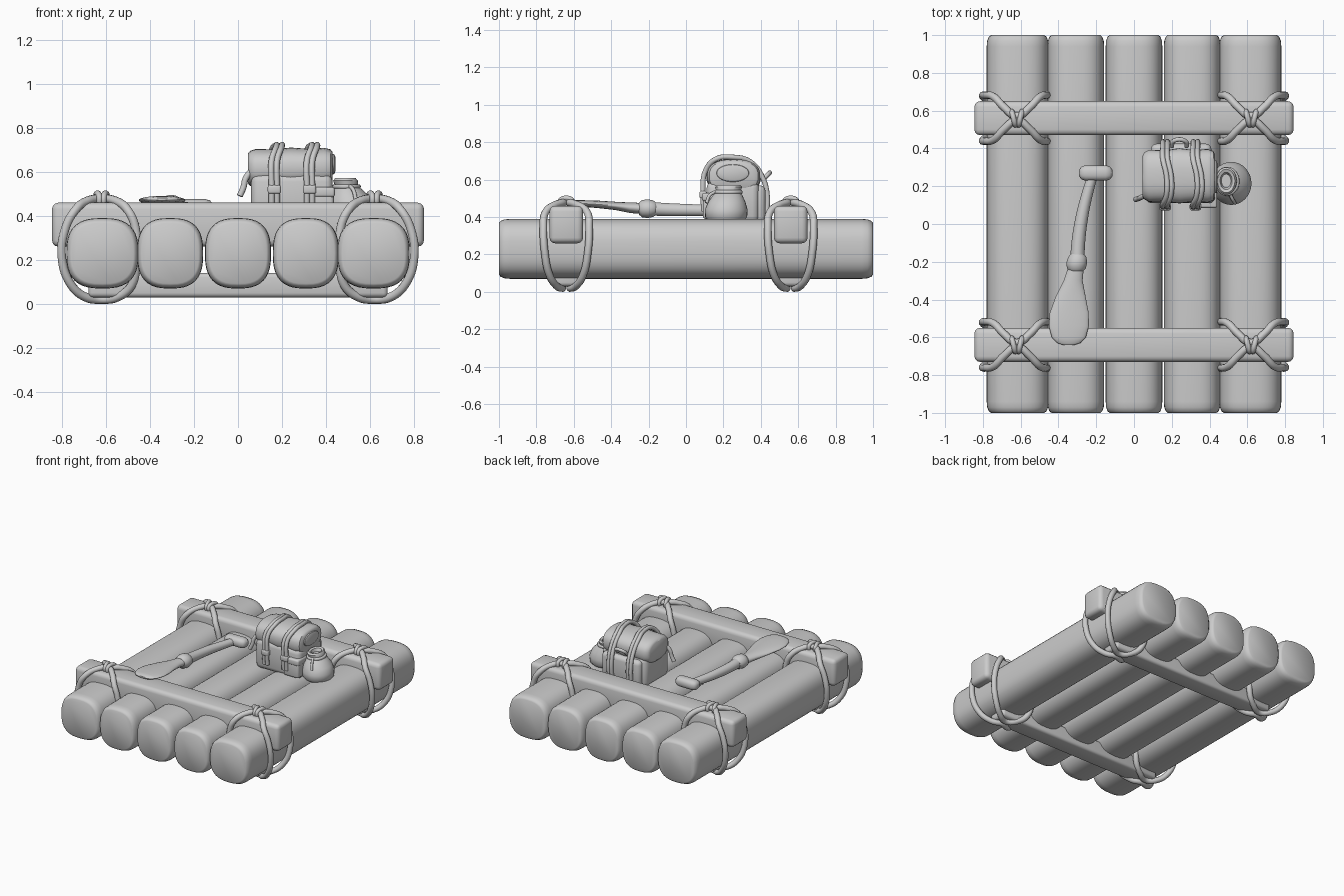
import bpy, bmesh, math
from mathutils import Vector


def finish(obj, angle=40):
    bpy.ops.object.select_all(action='DESELECT')
    obj.select_set(True)
    bpy.context.view_layer.objects.active = obj
    bpy.ops.object.convert(target='MESH')
    bpy.ops.object.shade_smooth_by_angle(angle=math.radians(angle))
    return bpy.context.object


def loft(name, axis, sections, n=32, power=2.0):
    """Capped skin over superellipse rings: (t, u, v, radius_u, radius_v)."""
    bm = bmesh.new()
    rings = []
    for t, u, v, ru, rv in sections:
        ring = []
        for i in range(n):
            a = 2 * math.pi * i / n
            c, s = math.cos(a), math.sin(a)
            pu = u + ru * math.copysign(abs(c) ** (2 / power), c)
            pv = v + rv * math.copysign(abs(s) ** (2 / power), s)
            ring.append(bm.verts.new({'x': (t, pu, pv), 'y': (pu, t, pv), 'z': (pu, pv, t)}[axis]))
        rings.append(ring)
    for a, b in zip(rings, rings[1:]):
        for i in range(n):
            j = (i + 1) % n
            bm.faces.new((a[i], a[j], b[j], b[i]))
    bm.faces.new(rings[0])
    bm.faces.new(rings[-1])
    bmesh.ops.recalc_face_normals(bm, faces=bm.faces)
    me = bpy.data.meshes.new(name)
    bm.to_mesh(me)
    bm.free()
    obj = bpy.data.objects.new(name, me)
    bpy.context.collection.objects.link(obj)
    return finish(obj)


def box(name, lo, hi, bevel):
    lo, hi = Vector(lo), Vector(hi)
    bpy.ops.mesh.primitive_cube_add(size=1, location=(lo + hi) / 2)
    obj = bpy.context.object
    obj.name = name
    obj.scale = hi - lo
    bpy.ops.object.transform_apply(location=False, rotation=False, scale=True)
    mod = obj.modifiers.new("round", 'BEVEL')
    mod.width, mod.segments = bevel, 3
    return finish(obj)


def tube(name, pts, radius, cyclic=False, radii=None):
    cu = bpy.data.curves.new(name, 'CURVE')
    cu.dimensions = '3D'
    cu.bevel_depth, cu.bevel_resolution, cu.resolution_u = radius, 3, 6
    cu.use_fill_caps = True
    sp = cu.splines.new('BEZIER')
    sp.bezier_points.add(len(pts) - 1)
    for i, p in enumerate(pts):
        bp = sp.bezier_points[i]
        bp.co = p
        bp.handle_left_type = bp.handle_right_type = 'AUTO'
        bp.radius = radii[i] if radii else 1
    sp.use_cyclic_u = cyclic
    obj = bpy.data.objects.new(name, cu)
    bpy.context.collection.objects.link(obj)
    return finish(obj)


# five squarish logs with softened ends
for i in range(5):
    x = (i - 2) * 0.308
    r = 0.164 if i in (0, 4) else 0.15
    ends = [(1.0, 0.86), (0.992, 0.93), (0.97, 0.985), (0.94, 1.0)]
    secs = [(-y, x, 0.23, r * k, 0.16 * k) for y, k in ends]
    secs += [(y, x, 0.23, r * k, 0.16 * k) for y, k in reversed(ends)]
    loft("log", 'y', secs, 40, 2.7)

# crossbars above and below, lashed at both ends
for y in (-0.64, 0.56):
    box("top_crossbar", (-0.845, y - 0.09, 0.26), (0.845, y + 0.09, 0.46), 0.03)
    box("bottom_crossbar", (-0.68, y - 0.07, 0.03), (0.68, y + 0.07, 0.14), 0.02)
    for side in (-1, 1):
        cx = 0.62 * side
        half = [(0, 0.012, 0.478), (0.07, 0.06, 0.465), (0.12, 0.112, 0.425), (0.165, 0.122, 0.34),
                (0.18, 0.115, 0.21), (0.14, 0.09, 0.09), (0.07, 0.05, 0.03), (0, 0.02, 0.02)]
        inner = [(-min(a, 0.155), b, c) for a, b, c in half[-2:0:-1]]
        for s in (-1, 1):
            tube("rope_loop", [(cx + side * a, y + s * b, c) for a, b, c in half + inner], 0.02, True)
        for dx in (-0.018, 0.018):
            tube("rope_knot", [(cx + dx + 0.5 * dx * math.cos(k), y + 0.036 * math.cos(k), 0.474 + 0.028 * math.sin(k))
                               for k in (0, 1.57, 3.14, 4.71)], 0.014, True)

# paddle: blade, collar, curved shaft and cross grip
loft("paddle_blade", 'y', [(-0.64, -0.345, 0.476, 0.03, 0.006), (-0.63, -0.345, 0.476, 0.062, 0.012),
                           (-0.60, -0.345, 0.475, 0.09, 0.016), (-0.54, -0.345, 0.472, 0.106, 0.018),
                           (-0.47, -0.343, 0.468, 0.103, 0.02), (-0.38, -0.335, 0.46, 0.078, 0.022),
                           (-0.30, -0.322, 0.45, 0.05, 0.028), (-0.22, -0.305, 0.445, 0.04, 0.03)])
loft("paddle_collar", 'y', [(-0.25, -0.305, 0.445, 0.036, 0.033), (-0.235, -0.305, 0.445, 0.05, 0.046),
                            (-0.205, -0.303, 0.445, 0.055, 0.05), (-0.175, -0.30, 0.445, 0.048, 0.044),
                            (-0.16, -0.30, 0.445, 0.036, 0.033)])
tube("paddle_shaft", [(-0.30, -0.2, 0.445), (-0.295, -0.1, 0.44), (-0.275, 0.04, 0.437),
                      (-0.25, 0.15, 0.435), (-0.215, 0.27, 0.435)], 0.033, radii=[1.15, 1.1, 1, 0.9, 0.8])
loft("paddle_grip", 'x', [(-0.29, 0.27, 0.44, 0.018, 0.016), (-0.278, 0.27, 0.44, 0.034, 0.03),
                          (-0.255, 0.27, 0.44, 0.041, 0.036), (-0.15, 0.27, 0.44, 0.041, 0.036),
                          (-0.127, 0.27, 0.44, 0.034, 0.03), (-0.115, 0.27, 0.44, 0.018, 0.016)], 24, 2.4)

# backpack body, back panel, and side pocket
box("pack_body", (0.06, 0.11, 0.37), (0.43, 0.39, 0.59), 0.035)
box("pack_back_panel", (0.09, 0.36, 0.37), (0.41, 0.425, 0.57), 0.03)
box("pack_pocket", (0.31, 0.09, 0.39), (0.435, 0.2, 0.51), 0.015)
box("pocket_flap", (0.305, 0.085, 0.485), (0.44, 0.2, 0.53), 0.012)

# padded roll on top with domed ends
roll = [(0.045, 0.75), (0.055, 0.88), (0.08, 0.97), (0.16, 0.95), (0.24, 1.03), (0.32, 0.96),
        (0.39, 1.0), (0.42, 0.92), (0.43, 0.78)]
loft("pack_roll", 'x', [(x, 0.255, 0.615 + 0.01 * x, 0.142 * k, 0.09 * k) for x, k in roll], 32, 2.5)
loft("roll_end", 'x', [(0.42, 0.25, 0.635, 0.09, 0.05), (0.437, 0.25, 0.635, 0.085, 0.045),
                       (0.442, 0.25, 0.635, 0.07, 0.034)])

# straps over the pack, buckles and a loose end
arch = [(0.095, 0.43), (0.09, 0.54), (0.105, 0.65), (0.16, 0.71), (0.25, 0.72), (0.345, 0.695),
        (0.41, 0.61), (0.435, 0.51), (0.43, 0.41)]
for x in (0.165, 0.325):
    for dx in (-0.012, 0.012):
        tube("pack_strap", [(x + dx + (0.02 if z > 0.7 else 0), y, z) for y, z in arch], 0.014)
    box("strap_buckle", (x - 0.03, 0.072, 0.5), (x + 0.03, 0.11, 0.54), 0.01)
tube("loose_strap", [(0.075, 0.16, 0.62), (0.035, 0.14, 0.57), (0.025, 0.135, 0.53), (0.008, 0.13, 0.49)], 0.014)
tube("pack_handle", [(0.2, 0.41, 0.6), (0.21, 0.44, 0.63), (0.27, 0.44, 0.63), (0.28, 0.41, 0.6)], 0.012)

# soft pouch with a tied neck and open mouth
loft("pouch", 'z', [(0.38, 0.515, 0.215, 0.09, 0.095), (0.40, 0.515, 0.215, 0.106, 0.112),
                    (0.44, 0.515, 0.215, 0.107, 0.114), (0.48, 0.51, 0.218, 0.095, 0.1),
                    (0.515, 0.5, 0.222, 0.07, 0.08), (0.535, 0.493, 0.226, 0.052, 0.064),
                    (0.56, 0.488, 0.228, 0.056, 0.072), (0.572, 0.488, 0.228, 0.046, 0.062),
                    (0.566, 0.488, 0.228, 0.032, 0.046), (0.545, 0.488, 0.228, 0.025, 0.036)])
tube("pouch_tie", [(0.493 + 0.054 * math.cos(k * math.pi / 4), 0.226 + 0.066 * math.sin(k * math.pi / 4), 0.533)
                   for k in range(8)], 0.011, True)
tube("pouch_cord", [(0.51, 0.155, 0.535), (0.525, 0.125, 0.515), (0.535, 0.11, 0.475)], 0.009)
